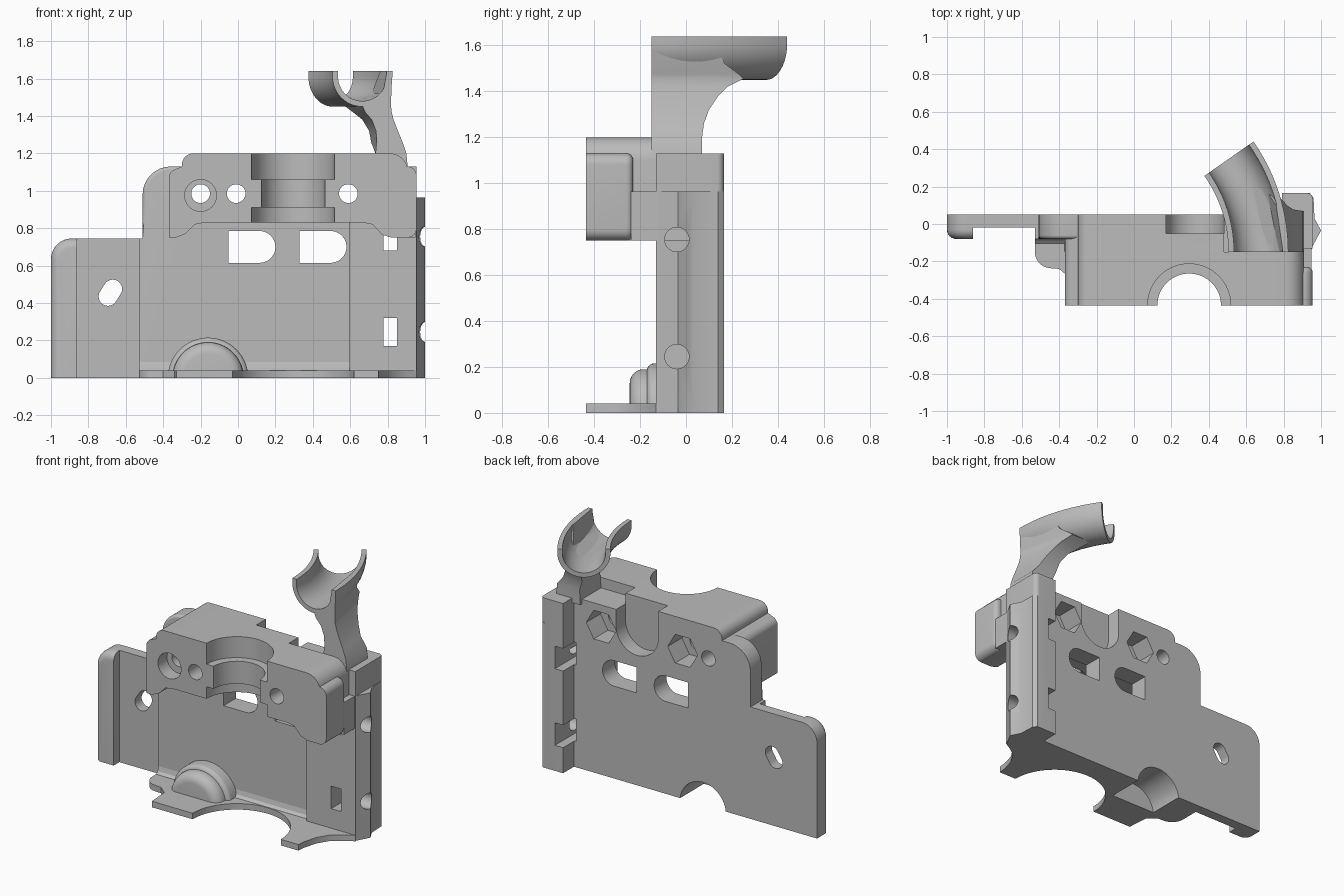
import bpy, bmesh
from math import sin, cos, pi, sqrt, radians
from mathutils import Vector

if "Cube" in bpy.data.objects:
    bpy.data.objects.remove(bpy.data.objects["Cube"])

grey = bpy.data.materials.new("plain grey")
grey.use_nodes = True
grey.diffuse_color = (0.5, 0.5, 0.5, 1)
grey.node_tree.nodes["Principled BSDF"].inputs["Base Color"].default_value = (0.5, 0.5, 0.5, 1)
parts = {}


def loft(name, rings, round_edges=None, radius=0.05):
    """Closed solid through equal-length rings; round_edges picks edges to round."""
    bm = bmesh.new()
    rows = [[bm.verts.new(p) for p in ring] for ring in rings]
    n = len(rows[0])
    for a, b in zip(rows, rows[1:]):
        for i in range(n):
            j = (i + 1) % n
            bm.faces.new((a[i], a[j], b[j], b[i]))
    bm.faces.new(rows[0][::-1])
    bm.faces.new(rows[-1])
    bmesh.ops.recalc_face_normals(bm, faces=bm.faces)
    if round_edges:
        chosen = [e for e in bm.edges
                  if round_edges((e.verts[0].co + e.verts[1].co) / 2, e)]
        bmesh.ops.bevel(bm, geom=chosen, offset=radius, segments=6, profile=0.5,
                        affect='EDGES', clamp_overlap=True)
    mesh = bpy.data.meshes.new(name)
    bm.to_mesh(mesh)
    bm.free()
    mesh.materials.append(grey)
    obj = bpy.data.objects.new(name, mesh)
    bpy.context.collection.objects.link(obj)
    parts[name] = obj
    return obj


def outline(points):
    """Polygon whose points may carry a third value, a corner radius."""
    out = []
    for i, p in enumerate(points):
        c = Vector(p[:2])
        if len(p) == 2:
            out.append(c)
            continue
        a = c + (Vector(points[i - 1][:2]) - c).normalized() * p[2]
        b = c + (Vector(points[(i + 1) % len(points)][:2]) - c).normalized() * p[2]
        q = a + b - c
        for k in range(9):
            t = k / 8 * pi / 2
            out.append(q + (a - q) * cos(t) + (b - q) * sin(t))
    return out


def prism(name, axis, points, lo, hi, round_edges=None, radius=0.05):
    place = {'X': lambda u, v, t: (t, u, v),
             'Y': lambda u, v, t: (u, t, v),
             'Z': lambda u, v, t: (u, v, t)}[axis]
    pts = outline(points)
    return loft(name, [[place(p[0], p[1], t) for p in pts] for t in (lo, hi)],
                round_edges, radius)


def rect(u0, u1, v0, v1):
    return [(u0, v0), (u1, v0), (u1, v1), (u0, v1)]


def arc(u, v, r, start=0, end=360, n=32):
    return [(u + r * cos(radians(start + (end - start) * k / n)),
             v + r * sin(radians(start + (end - start) * k / n)))
            for k in range(n + (end - start < 360))]


def cut(targets, axis, points, lo, hi):
    tool = prism("cutter", axis, points, lo, hi)
    del parts["cutter"]
    tool.hide_render = True
    for name in targets.split():
        obj = parts[name]
        mod = obj.modifiers.new("cut", 'BOOLEAN')
        mod.operation, mod.solver, mod.object = 'DIFFERENCE', 'EXACT', tool
        with bpy.context.temp_override(object=obj, active_object=obj):
            bpy.ops.object.modifier_apply(modifier=mod.name)
    bpy.data.objects.remove(tool)


# Back plate: thin wing, its thick outer lip and the main panel
prism("wing_plate", 'Y', rect(-0.88, -0.5, 0, 0.745), -0.02, 0.05)
prism("wing_lip", 'Y', [(-1, 0), (-0.86, 0), (-0.86, 0.745), (-1, 0.745, 0.11)], -0.08, 0.05,
      lambda m, e: m.y < -0.07 and m.z > 0.05 and m.x < -0.87)
prism("main_panel", 'Y',
      [(-0.53, 0), (0.6, 0), (0.6, 0.83), (-0.3, 0.83), (-0.3, 1.13), (-0.51, 1.13, 0.15),
       (-0.51, 0.745), (-0.53, 0.745)], -0.08, 0.05,
      lambda m, e: m.y < -0.07 and m.z > 0.76 and m.x < -0.305, 0.06)
prism("right_panel", 'Y', rect(0.595, 0.8, 0, 0.83), -0.13, 0.05)

# Right column with a pointed outer ridge
prism("column", 'Z', [(0.79, -0.13), (0.955, -0.13), (0.955, 0.165, 0.03), (0.79, 0.165)], 0, 1.13)
prism("ridge", 'Z', [(0.9, -0.13), (0.95, -0.13), (0.965, -0.1), (1, -0.035), (0.965, 0.03),
                     (0.96, 0.14), (0.94, 0.165), (0.9, 0.165)], 0, 0.965)

# Front mounting block with its drooping ears
prism("mount_block", 'Y',
      [(-0.37, 0.75), (-0.33, 0.75), (-0.28, 0.77), (-0.23, 0.82), (-0.18, 0.83), (0.67, 0.83),
       (0.72, 0.82), (0.77, 0.765), (0.82, 0.75), (0.91, 0.75), (0.91, 1.2, 0.1),
       (-0.3, 1.2, 0.06), (-0.3, 1.13), (-0.37, 1.1, 0.03)], -0.435, 0.05)
prism("right_ear", 'Y', [(0.85, 0.75), (0.955, 0.75, 0.05), (0.955, 1.13, 0.05), (0.85, 1.13)],
      -0.435, -0.23, lambda m, e: m.y > -0.25 and m.x > 0.87, 0.03)
prism("ear_bridge", 'Y', rect(0.85, 0.95, 0.75, 0.965), -0.24, -0.12)

# Floor with two prongs around a round opening
prism("floor", 'Z',
      [(-0.53, 0), (-0.53, -0.23, 0.08), (-0.4, -0.24), (-0.34, -0.29), (-0.33, -0.435),
       (-0.03, -0.435)] + arc(0.295, -0.435, 0.325, 180, 0, 28)
      + [(0.75, -0.435), (0.755, -0.38), (0.78, -0.29), (0.83, -0.21), (0.9, -0.16),
         (0.955, -0.13), (0.955, 0)], 0, 0.04)
prism("floor_fillet", 'X', [(-0.07, 0.02), (-0.105, 0.04), (-0.088, 0.055), (-0.08, 0.085),
                            (-0.07, 0.085)], -0.53, 0.6)

# Hollow dome at the foot of the panel
prism("dome", 'Y', arc(-0.16, 0, 0.19, 0, 180), -0.245, -0.07,
      lambda m, e: m.y < -0.24 and m.z > 0.002, 0.06)
prism("dome_skirt", 'Y', arc(-0.16, 0, 0.215, 0, 180), -0.17, -0.07,
      lambda m, e: m.y < -0.16 and m.z > 0.002, 0.03)
cut("wing_plate main_panel floor floor_fillet dome dome_skirt", 'Y',
    arc(-0.16, -0.02, 0.17), -0.2, 0.1)

# Grooved round seat in the block
for r, lo, hi in ((0.222, 0.7, 0.91), (0.17, 0.9, 1.07), (0.222, 1.06, 1.3)):
    cut("mount_block", 'Z', arc(0.295, -0.435, r, n=64), lo, hi)

# Recesses behind the block
cut("mount_block", 'Y', rect(0.48, 1, 1.13, 1.3), -0.15, 0.1)
cut("mount_block", 'Y', arc(0.325, 1.02, 0.155, 180, 360) + [(0.48, 1.3), (0.17, 1.3)], -0.05, 0.1)

# Bolt holes, counterbore and hexagonal nut pockets
for x in (-0.2, -0.01, 0.59):
    cut("mount_block", 'Y', arc(x, 0.985, 0.05), -0.6, 0.2)
cut("mount_block", 'Y', arc(-0.2, 0.975, 0.085), -0.6, -0.34)
for x in (-0.01, 0.59):
    cut("mount_block", 'Y', arc(x, 0.985, 0.11, n=6), -0.1, 0.2)

# Half-rounded windows and the slanted slot in the wing
for x in (-0.05, 0.33):
    cut("main_panel", 'Y', [(x, 0.615)] + arc(x + 0.165, 0.7, 0.085, -90, 90) + [(x, 0.785)],
        -0.3, 0.2)
cut("wing_plate", 'Y', arc(-0.67, 0.475, 0.05, -30, 150) + arc(-0.695, 0.435, 0.05, 150, 330),
    -0.3, 0.2)

# Tie slots and side holes in the column
for z in (0.245, 0.755):
    cut("column right_panel mount_block", 'Y', rect(0.777, 0.85, z - 0.075, z + 0.075), -0.25, 0.3)
    cut("column ridge", 'X', arc(-0.04, z, 0.053), 0.82, 1.2)

# Cable cradle: a half pipe swept along a bend
BEND = 0.87
section = ([(-0.16, 0.03)] + arc(0, 0, 0.16, 180, 360, 24) + [(0.16, 0.03), (0.13, 0.03)]
           + arc(0, 0, 0.13, 180, 360, 24)[::-1] + [(-0.13, 0.03)])
sweep = [radians(35) * k / 14 for k in range(15)]
loft("cradle", [[(0.665 - BEND + (BEND + u) * cos(a), -0.15 + (BEND + u) * sin(a), 1.61 + v)
                 for u, v in section] for a in sweep])


# Flared arm under the cradle: height, left, right, back
def drift(y):
    return sqrt(BEND ** 2 - (y + 0.15) ** 2) - BEND


stations = [(1.1, 0.73, 0.91, 0.07), (1.2, 0.735, 0.9, 0.07), (1.26, 0.742, 0.88, 0.078),
            (1.32, 0.738, 0.855, 0.1), (1.38, 0.715, 0.832, 0.14), (1.42, 0.68, 0.822, 0.18),
            (1.455, 0.665, 0.818, 0.25), (1.475, 0.7, 0.818, 0.23), (1.52, 0.775, 0.82, 0.17),
            (1.64, 0.797, 0.825, 0.1)]
loft("cradle_arm", [[(l, -0.15, z), (r, -0.15, z), (r + drift(b) * (z > 1.25), b, z),
                     (l + drift(b) * (z > 1.25), b, z)] for z, l, r, b in stations])

# Smooth curved surfaces, keep edges sharp
bpy.ops.object.select_all(action='DESELECT')
for obj in parts.values():
    obj.select_set(True)
bpy.context.view_layer.objects.active = parts["main_panel"]
bpy.ops.object.shade_smooth_by_angle(angle=radians(32))
